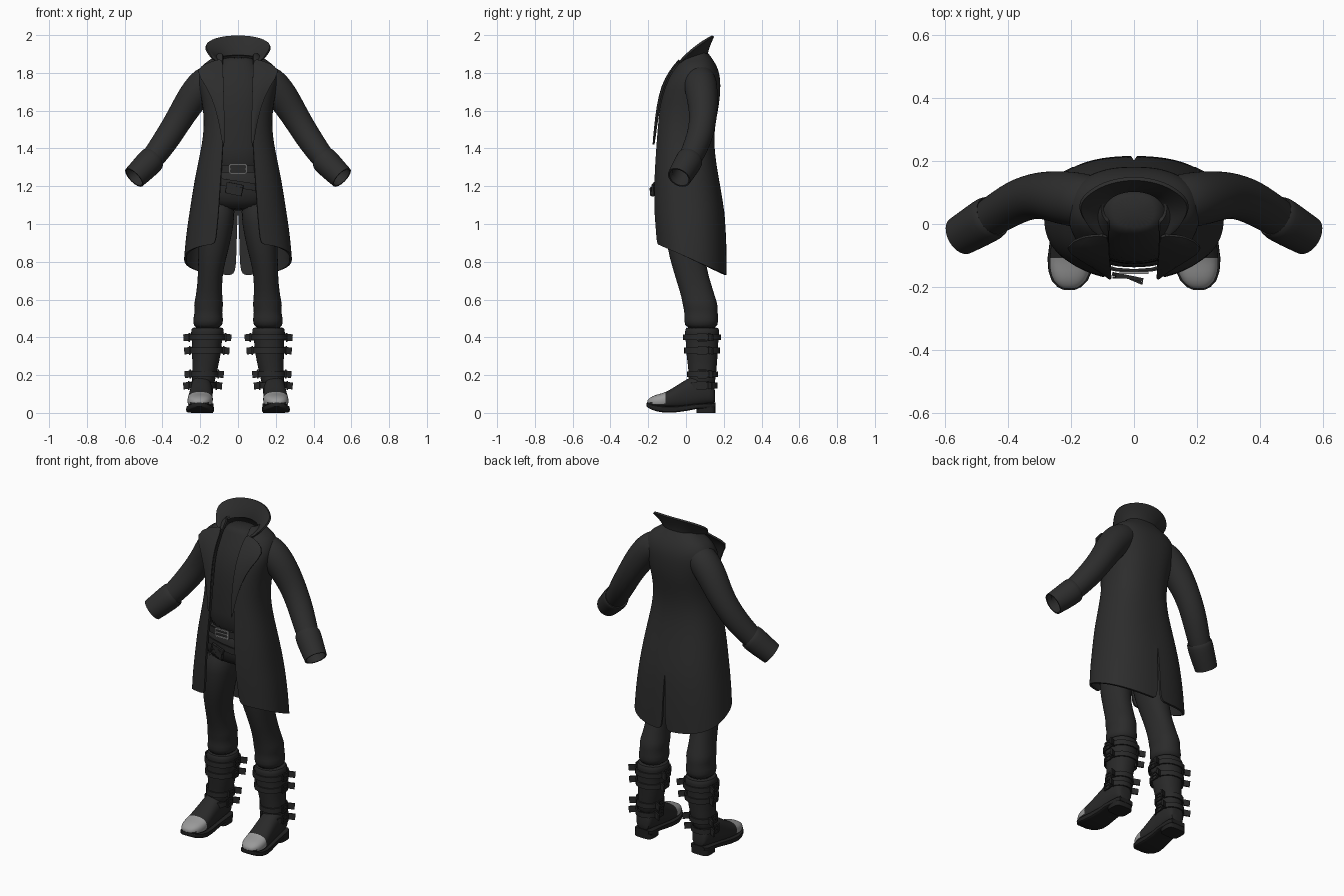
import bpy, bmesh, math
from mathutils import Vector, Matrix

if "Cube" in bpy.data.objects:
    bpy.data.objects.remove(bpy.data.objects["Cube"])


def material(name, v):
    m = bpy.data.materials.new(name)
    m.diffuse_color = (v, v, v, 1)
    m.use_nodes = True
    m.node_tree.nodes["Principled BSDF"].inputs["Base Color"].default_value = m.diffuse_color
    return m


COAT = material("coat black", 0.026)
CLOTH = material("cloth black", 0.024)
LEATHER = material("leather black", 0.022)
SOLE = material("sole black", 0.015)
STEEL = material("steel grey", 0.32)


def finish(bm, name, mat, mirror=False, sub=0, solid=0):
    bmesh.ops.recalc_face_normals(bm, faces=bm.faces)
    me = bpy.data.meshes.new(name)
    bm.to_mesh(me)
    bm.free()
    me.materials.append(mat)
    ob = bpy.data.objects.new(name, me)
    bpy.context.collection.objects.link(ob)
    if mirror:
        ob.modifiers.new("mirror", 'MIRROR')
    if sub:
        s = ob.modifiers.new("subdivide", 'SUBSURF')
        s.levels = s.render_levels = sub
    if solid:
        s = ob.modifiers.new("thickness", 'SOLIDIFY')
        s.thickness, s.offset = solid, 0
    return ob


def loft(name, rings, mat, closed=True, cap=True, **kw):
    bm = bmesh.new()
    rows = [[bm.verts.new(p) for p in r] for r in rings]
    n = len(rows[0])
    for a, b in zip(rows, rows[1:]):
        for i in range(n if closed else n - 1):
            j = (i + 1) % n
            bm.faces.new((a[i], a[j], b[j], b[i]))
    if closed and cap:
        bm.faces.new(rows[0])
        bm.faces.new(rows[-1])
    return finish(bm, name, mat, **kw)


def power(v, e):
    return math.copysign(abs(v) ** (2 / e), v)


def oval(cx, cy, z, rx, ry, n=20, e=2.2, slope=0):
    pts = []
    for i in range(n):
        a = 2 * math.pi * i / n
        x, y = cx + rx * power(math.sin(a), e), cy - ry * power(math.cos(a), e)
        pts.append((x, y, z + slope * x))
    return pts


def span(z, w, yf, yb, slope=0):
    """Closed section given by half width, front y and back y."""
    return oval(0, (yf + yb) / 2, z, w, (yb - yf) / 2, 24, 2.4, slope)


def tube(name, pts, radii, mat, n=16, **kw):
    pts = [Vector(p) for p in pts]
    rings = []
    for i, p in enumerate(pts):
        d = pts[min(i + 1, len(pts) - 1)] - pts[max(i - 1, 0)]
        q = d.to_track_quat('Z', 'Y')
        rings.append([p + q @ Vector((radii[i] * math.cos(2 * math.pi * k / n),
                                      radii[i] * math.sin(2 * math.pi * k / n), 0)) for k in range(n)])
    return loft(name, rings, mat, **kw)


def box(name, loc, size, mat, ry=0, rz=0, mirror=False):
    bm = bmesh.new()
    bmesh.ops.create_cube(bm, size=1)
    m = Matrix.Translation(loc) @ Matrix.Rotation(rz, 4, 'Z') @ Matrix.Rotation(ry, 4, 'Y')
    bm.transform(m @ Matrix.Diagonal((*size, 1)))
    return finish(bm, name, mat, mirror=mirror)


def frame(name, loc, w, h, t, mat, axis='Y', ry=0, mirror=False):
    """Rectangular buckle frame with a centre prong."""
    for k, (u, v, a, b) in enumerate([(0, h / 2, w, t), (0, -h / 2, w, t), (w / 2, 0, t, h),
                                      (-w / 2, 0, t, h), (0, 0, w, t * .6)]):
        off = Matrix.Rotation(ry, 3, 'Y') @ Vector((u, 0, v))
        size = (a, t, b)
        if axis == 'X':
            off, size = Vector((0, u, v)), (t, a, b)
        box(f"{name}_{k}", Vector(loc) + off, size, mat, ry=ry, mirror=mirror)


# Long coat: half shell, open at the front, slit at the back, sloping hem
# z, half width, front y, back y, front opening, back slit
coat = [(.80, .28, -.158, .21, .118, .012), (.90, .272, -.163, .209, .112, .009),
        (1.0, .26, -.168, .204, .105, .005), (1.1, .245, -.172, .194, .10, 0),
        (1.25, .222, -.170, .166, .09, 0), (1.40, .188, -.160, .142, .08, 0),
        (1.52, .172, -.152, .146, .075, 0), (1.64, .182, -.138, .172, .075, 0),
        (1.74, .205, -.112, .178, .078, 0), (1.80, .205, -.070, .171, .08, 0),
        (1.845, .18, -.045, .152, .08, 0), (1.88, .12, -.022, .128, .08, 0),
        (1.90, .10, -.010, .113, .08, 0)]
rows = []
for z, w, yf, yb, g, slit in coat:
    a0 = math.asin((g / w) ** 1.2)
    row = []
    for i in range(21):
        a = a0 + (math.pi - a0) * i / 20
        x = max(w * power(max(math.sin(a), 0), 2.4), slit)
        if i == 20:
            x = slit
        y = (yf + yb) / 2 - (yb - yf) / 2 * power(math.cos(a), 2.4)
        hem = .90 - (y + .16) * .46
        zz = z if z >= 1.1 else 1.1 - (1.1 - z) * (1.1 - hem) / .3
        row.append((x, y, zz))
    rows.append(row)
loft("coat_body", rows, COAT, closed=False, mirror=True, sub=2, solid=.012)

# Standing collar, flaring outward
top = [(0, .148, 1.997), (.08, .135, 1.992), (.14, .105, 1.975), (.182, .06, 1.945), (.155, .005, 1.90), (.13, -.02, 1.87)]
base = [(0, .112, 1.895), (.06, .10, 1.89), (.095, .07, 1.885), (.108, .03, 1.875), (.105, -.01, 1.865), (.098, -.035, 1.85)]
mid = [tuple(b[k] * .6 + t[k] * .4 - (0, .006, 0)[k] for k in range(3)) for b, t in zip(base, top)]
loft("collar", [base, mid, top], COAT, closed=False, mirror=True, sub=2, solid=.012)

# Pointed lapels
inner = [(.08, -.03, 1.875), (.08, -.085, 1.81), (.076, -.128, 1.73), (.073, -.152, 1.62), (.072, -.164, 1.5), (.076, -.168, 1.42)]
outer = [(.155, -.035, 1.852), (.235, -.073, 1.815), (.165, -.113, 1.73), (.118, -.142, 1.62), (.092, -.16, 1.5), (.078, -.168, 1.42)]
centre = [tuple((a + b) / 2 - (0, .006, 0)[k] for k, (a, b) in enumerate(zip(p, q))) for p, q in zip(inner, outer)]
loft("lapel", [inner, centre, outer], COAT, closed=False, mirror=True, sub=1, solid=.01)

# Sleeves and cuffs
tube("sleeve", [(.12, .07, 1.77), (.17, .075, 1.755), (.235, .085, 1.68), (.30, .094, 1.575),
                (.37, .075, 1.46), (.455, .02, 1.34), (.53, -.025, 1.262)],
     [.08, .09, .086, .075, .072, .063, .054], COAT, cap=False, mirror=True, sub=2)
tube("cuff", [(.449, .024, 1.348), (.455, .02, 1.342), (.50, -.008, 1.294), (.55, -.037, 1.246)],
     [.064, .071, .067, .061], COAT, cap=False, mirror=True, sub=1, solid=.008)

# Shirt with sloping neckline
loft("shirt", [span(1.25, .17, -.132, .12), span(1.4, .145, -.128, .11), span(1.55, .145, -.128, .12),
               span(1.7, .16, -.115, .14), span(1.8, .135, -.068, .125), span(1.86, .09, -.032, .105),
               span(1.885, .08, -.022, .098)], CLOTH, sub=1)

# Trousers: hips and wrinkled legs
loft("trouser_hips", [span(1.33, .16, -.136, .12), span(1.2, .185, -.142, .13), span(1.12, .19, -.128, .13),
                      span(1.07, .12, -.08, .09)], CLOTH, sub=1)
legs = [(.1, 0, 1.14, .09, .12), (.112, 0, 1.0, .092, .114), (.128, -.003, .88, .083, .10),
        (.145, .02, .76, .067, .09), (.15, .045, .68, .066, .09), (.154, .066, .61, .071, .09),
        (.156, .076, .57, .080, .094), (.157, .08, .53, .071, .088), (.158, .08, .49, .084, .093),
        (.16, .082, .44, .072, .084)]
loft("trouser_leg", [oval(*s) for s in legs], CLOTH, mirror=True, sub=1)

# Boot shafts with a soft rolled top
shaft = [(.161, .085, .455, .078, .084), (.161, .085, .445, .088, .091), (.162, .085, .41, .088, .091),
         (.164, .085, .37, .077, .086), (.167, .085, .34, .081, .087), (.17, .086, .27, .071, .079),
         (.176, .087, .23, .068, .076), (.18, .086, .19, .062, .071), (.188, .08, .13, .06, .074)]
loft("boot_shaft", [oval(*s) for s in shaft], LEATHER, mirror=True, sub=1)


def foot_ring(y, hw, lo, hi, e):
    cx = .195 - .05 * y
    return [(x, y, z) for x, z, _ in oval(cx, (lo + hi) / 2, 0, hw, (hi - lo) / 2, 20, e)]


# Boot feet; faces at the front top are the steel toe cap
foot = [(.154, .035, .05, .12), (.145, .05, .045, .17), (.10, .058, .04, .2), (.05, .06, .03, .2),
        (0, .06, .022, .178), (-.06, .065, .02, .138), (-.11, .069, .02, .108), (-.15, .065, .022, .099),
        (-.18, .053, .028, .088), (-.198, .035, .035, .075), (-.206, .018, .042, .064)]
boot = loft("boot_foot", [foot_ring(*s, 2.5) for s in foot], LEATHER, mirror=True, sub=1)
boot.data.materials.append(STEEL)
for p in boot.data.polygons:
    if p.center.y < -.11 and p.center.z > .052:
        p.material_index = 1

# Soles and heels
sole = [(.156, .045, .03, .055), (.14, .058, .025, .053), (.05, .064, .02, .048), (0, .064, .01, .042),
        (-.06, .07, .002, .036), (-.11, .074, .001, .036), (-.15, .069, .007, .04),
        (-.18, .057, .016, .045), (-.2, .038, .026, .05), (-.209, .018, .034, .054)]
loft("boot_sole", [foot_ring(*s, 6) for s in sole], SOLE, mirror=True)
loft("boot_heel", [oval(.19, .105, z, .058, .05, 20, 4) for z in (0, .045)], SOLE, mirror=True)

# Boot straps with buckles and free ends on both sides
for k, (cx, cy, z, rx, ry) in enumerate([(.162, .085, .40, .093, .096), (.165, .085, .33, .086, .092),
                                         (.179, .087, .205, .07, .078), (.187, .082, .145, .069, .08)]):
    loft(f"boot_strap_{k}", [oval(cx, cy, z + d, rx, ry) for d in (-.015, .015)], LEATHER,
         cap=False, mirror=True, solid=.008)
    for s in (-1, 1):
        frame(f"boot_buckle_{k}_{s}", (cx + s * (rx + .004), cy, z), .045, .04, .008, LEATHER, 'X', mirror=True)
        box(f"strap_end_{k}_{s}", (cx + s * (rx + .01), cy + .045, z), (.05, .008, .036), LEATHER,
            ry=s * .1, rz=s * .5, mirror=True)

# Waist belt, slanted hip belt, buckles and hanging strap end
loft("waist_belt", [span(z, .172, -.147, .13) for z in (1.272, 1.312)], LEATHER, cap=False, solid=.008)
loft("hip_belt", [span(z, .19, -.15, .138, -.15) for z in (1.19, 1.228)], LEATHER, cap=False, solid=.008)
frame("waist_buckle", (0, -.155, 1.292), .085, .045, .008, STEEL)
box("hip_belt_plate", (-.02, -.168, 1.185), (.09, .012, .06), LEATHER, ry=.2, rz=-.2)
frame("hip_buckle", (-.045, -.17, 1.19), .03, .05, .007, LEATHER, ry=.2)
box("hip_belt_end", (0, -.178, 1.175), (.05, .008, .045), LEATHER, ry=.25, rz=-.4)

# Bake modifiers and smooth everything but the hard edges
bpy.ops.object.select_all(action='SELECT')
bpy.context.view_layer.objects.active = boot
bpy.ops.object.convert(target='MESH')
bpy.ops.object.shade_smooth_by_angle(angle=math.radians(40))
